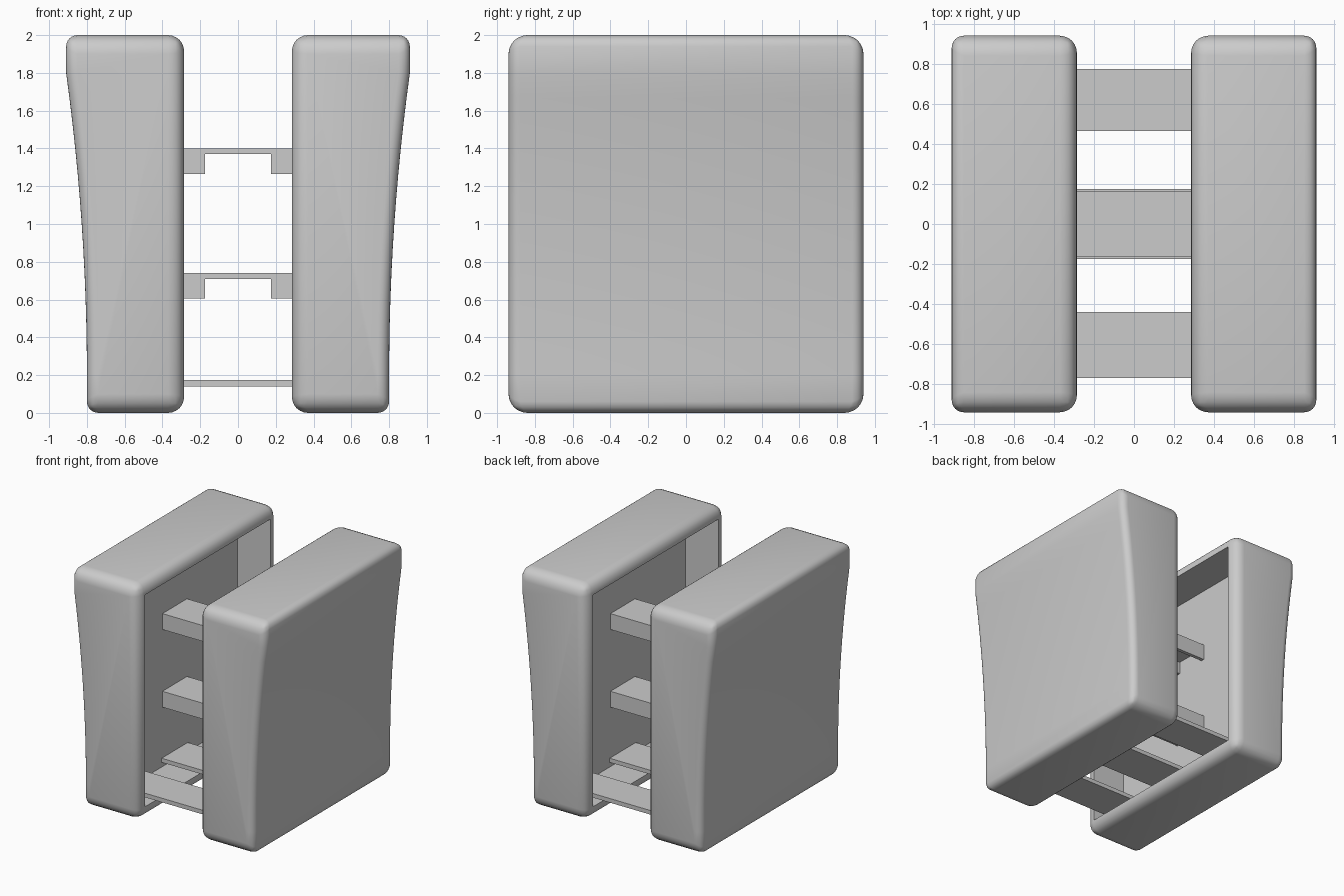
import bpy, bmesh
from mathutils import Matrix

cube = bpy.data.objects.get("Cube")
if cube:
    bpy.data.objects.remove(cube, do_unlink=True)

grey = bpy.data.materials.new("neutral_grey")
grey.use_nodes = True
grey.diffuse_color = (0.6, 0.6, 0.6, 1)
grey.node_tree.nodes["Principled BSDF"].inputs["Base Color"].default_value = (0.6, 0.6, 0.6, 1)

HALF_DEPTH = 0.94
INNER = 0.285
RECESS = 0.31


def finish(bm, name):
    bmesh.ops.recalc_face_normals(bm, faces=bm.faces)
    mesh = bpy.data.meshes.new(name)
    bm.to_mesh(mesh)
    bm.free()
    mesh.materials.append(grey)
    obj = bpy.data.objects.new(name, mesh)
    bpy.context.collection.objects.link(obj)
    return obj


def add_box(bm, x, y, z):
    """Box from three (low, high) ranges."""
    spans = (x, y, z)
    centre = Matrix.Translation([(a + b) / 2 for a, b in spans])
    size = Matrix.Diagonal([b - a for a, b in spans] + [1])
    bmesh.ops.create_cube(bm, size=1, matrix=centre @ size)


def side_shell(name, side):
    """Rounded block with a flaring outer wall, hollow toward the centre."""
    bm = bmesh.new()
    steps = 12
    flare = [(0.8 + 0.11 * (i / steps) ** 2, 0.2 + 1.6 * i / steps) for i in range(steps + 1)]
    profile = [(INNER, 0), (0.8, 0)] + flare + [(0.91, 2), (INNER, 2)]
    face = bm.faces.new([bm.verts.new((side * x, -HALF_DEPTH, z)) for x, z in profile])
    grown = bmesh.ops.extrude_face_region(bm, geom=[face])
    moved = [g for g in grown["geom"] if isinstance(g, bmesh.types.BMVert)]
    bmesh.ops.translate(bm, verts=moved, vec=(0, 2 * HALF_DEPTH, 0))
    bmesh.ops.recalc_face_normals(bm, faces=bm.faces)
    bm.normal_update()

    # Bevel weights: end corners widest, inner rim medium, outer rim tightest
    weight = bm.edges.layers.float.new("bevel_weight_edge")
    for e in bm.edges:
        if e.calc_face_angle() < 0.5:
            continue
        a, b = (v.co for v in e.verts)
        if abs(a.x - b.x) > 0.3:
            e[weight] = 1.0
        elif abs(a.x) < INNER + 0.01 and abs(b.x) < INNER + 0.01:
            e[weight] = 0.85
        else:
            e[weight] = 0.6

    # Recess in the inner face
    inner = next(f for f in bm.faces if f.normal.x * side < -0.9)
    bmesh.ops.inset_region(bm, faces=[inner], thickness=0.1, use_even_offset=True)
    for e in inner.edges:
        e[weight] = 0
    pushed = bmesh.ops.extrude_face_region(bm, geom=[inner])
    bmesh.ops.delete(bm, geom=[inner], context="FACES_ONLY") if inner.is_valid else None
    verts = [g for g in pushed["geom"] if isinstance(g, bmesh.types.BMVert)]
    bmesh.ops.translate(bm, verts=verts, vec=(side * RECESS, 0, 0))
    for e in bm.edges:
        if any(v in verts for v in e.verts):
            e[weight] = 0

    obj = finish(bm, name)
    bevel = obj.modifiers.new("rounding", "BEVEL")
    bevel.limit_method = "WEIGHT"
    bevel.width = 0.1
    bevel.segments = 6
    bpy.ops.object.select_all(action="DESELECT")
    obj.select_set(True)
    bpy.context.view_layer.objects.active = obj
    bpy.ops.object.modifier_apply(modifier=bevel.name)
    bpy.ops.object.shade_smooth_by_angle(angle=0.6)


side_shell("left_shell", 1)
side_shell("right_shell", -1)

REACH = INNER + RECESS

# Three flat straps along the bottom
for name, y in (("front_strap", (-0.77, -0.44)),
                ("middle_strap", (-0.175, 0.175)),
                ("back_strap", (0.465, 0.775))):
    bm = bmesh.new()
    add_box(bm, (-REACH, REACH), y, (0.14, 0.175))
    finish(bm, name)

# Two channel brackets with flanges cut away in the middle
for name, top in (("upper_bracket", 1.4), ("lower_bracket", 0.74)):
    bm = bmesh.new()
    add_box(bm, (-REACH, REACH), (-0.165, 0.165), (top - 0.03, top))
    for x in ((-REACH, -0.175), (0.175, REACH)):
        for y in ((-0.165, -0.135), (0.135, 0.165)):
            add_box(bm, x, y, (top - 0.135, top - 0.03))
    finish(bm, name)
